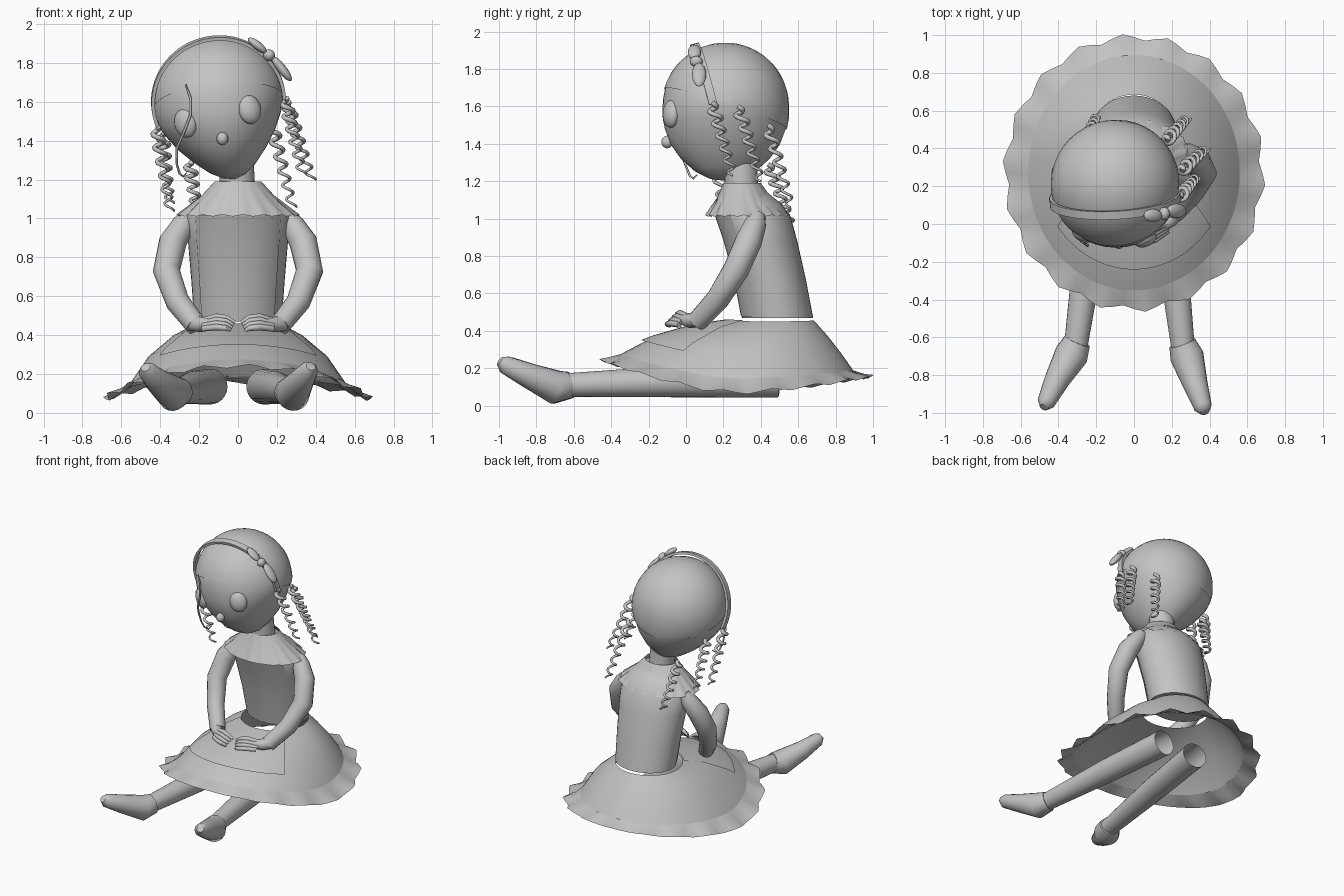
import bpy, bmesh, math
from mathutils import Vector, Matrix

if "Cube" in bpy.data.objects:
    bpy.data.objects.remove(bpy.data.objects["Cube"])

GREY = bpy.data.materials.new("plain grey")
GREY.diffuse_color = (0.55, 0.55, 0.55, 1)
GREY.use_nodes = True
GREY.node_tree.nodes["Principled BSDF"].inputs["Base Color"].default_value = GREY.diffuse_color


def finish(name, bm, angle=40):
    bmesh.ops.recalc_face_normals(bm, faces=bm.faces)
    me = bpy.data.meshes.new(name)
    bm.to_mesh(me)
    bm.free()
    ob = bpy.data.objects.new(name, me)
    bpy.context.collection.objects.link(ob)
    me.materials.append(GREY)
    bpy.ops.object.select_all(action='DESELECT')
    ob.select_set(True)
    bpy.context.view_layer.objects.active = ob
    bpy.ops.object.shade_smooth_by_angle(angle=math.radians(angle))
    return ob


def skin(rings, closed=True, cap0=False, cap1=False):
    bm = bmesh.new()
    vs = [[bm.verts.new(p) for p in r] for r in rings]
    n = len(vs[0])
    for a, b in zip(vs, vs[1:]):
        for i in range(n if closed else n - 1):
            j = (i + 1) % n
            bm.faces.new((a[i], a[j], b[j], b[i]))
    if cap0:
        bm.faces.new(vs[0])
    if cap1:
        bm.faces.new(vs[-1])
    return bm


def tube(name, pts, radii, n=16, cap0=True, cap1=True):
    pts = [Vector(p) for p in pts]
    rings, nor = [], Vector((0.3, 0.2, 0.9))
    for i, p in enumerate(pts):
        t = (pts[min(i + 1, len(pts) - 1)] - pts[max(i - 1, 0)]).normalized()
        nor = (nor - t * nor.dot(t)).normalized()
        bi = t.cross(nor)
        rings.append([p + radii[i] * (nor * math.cos(k * math.tau / n) + bi * math.sin(k * math.tau / n))
                      for k in range(n)])
    return finish(name, skin(rings, True, cap0, cap1), 50)


def dress_ring(cy, rx, ry, zs, zf=None, zb=None, wave=0, n=72, span=None, off=0):
    # angle 0 is the front; height eases from side to front and to back
    zf = zs if zf is None else zf
    zb = zs if zb is None else zb
    out = []
    for k in range(n):
        a = k * math.tau / n if span is None else -span + 2 * span * k / (n - 1)
        c = math.cos(a)
        z = zs + ((zf if c > 0 else zb) - zs) * abs(c) ** 1.5
        w = wave * math.sin(18 * a)
        out.append(Vector(((rx + off + w) * math.sin(a), cy - (ry + off + w) * c, z + off + w * 0.6)))
    return out


def ellipsoid(name, size, matrix, seg=24):
    bm = bmesh.new()
    bmesh.ops.create_uvsphere(bm, u_segments=seg, v_segments=seg // 2, radius=1,
                              matrix=matrix @ Matrix.Diagonal((*size, 1)))
    return finish(name, bm, 60)


# Head and hair cap
HEAD = Matrix.Translation((-0.1, 0.21, 1.6)) @ Matrix.Rotation(math.radians(-12), 4, 'Y')
top = [(0.335 * math.sin(t), 0.335 * math.cos(t), 0.335 * math.cos(t))
       for t in [math.radians(89 - 89 * i / 12) for i in range(13)]]
low = [(-0.06, .33, .335), (-0.12, .302, .324), (-0.2, .255, .295), (-0.28, .19, .24),
       (-0.35, .12, .165), (-0.39, .06, .09), (-0.405, .005, .005)]


def head_shell(s):
    return skin([[HEAD @ (Vector((rx * math.cos(k * math.tau / 40), ry * math.sin(k * math.tau / 40), z)) * s)
                  for k in range(40)] for z, rx, ry in top + low], True, True, True)


finish("head", head_shell(1.0), 60)
cap = head_shell(1.018)
bmesh.ops.bisect_plane(cap, geom=cap.verts[:] + cap.edges[:] + cap.faces[:], plane_co=(-0.1, -0.13, 1.70),
                       plane_no=(-0.1, 0.33, 1), clear_inner=True)
finish("hair_cap", cap, 60)

# Eyes and nose
tilt = Matrix.Rotation(math.radians(-12), 4, 'Y')
for name, p, yaw in (("eye_right", (0.06, -0.08, 1.56), 25), ("eye_left", (-0.27, -0.053, 1.49), -30)):
    ellipsoid(name, (0.062, 0.04, 0.075), Matrix.Translation(p) @ tilt @ Matrix.Rotation(math.radians(yaw), 4, 'Z'))
ellipsoid("nose", (0.03, 0.032, 0.034), Matrix.Translation((-0.08, -0.1, 1.41)))

# Headband
e1 = Vector((0.978, 0, 0.208))
e2 = Vector((-0.2, -0.25, 0.95)).normalized()
e3 = e1.cross(e2).normalized()
rings = []
for i in range(41):
    t = math.radians(-100 + 200 * i / 40)
    d = e1 * math.sin(t) + e2 * math.cos(t)
    c = Vector((-0.1, 0.13, 1.6)) + d * 0.338
    rings.append([c + e3 * u * 0.022 + d * v * 0.009 for u, v in ((-1, -1), (1, -1), (1, 1), (-1, 1))])
finish("headband", skin(rings, True, True, True), 40)

# Bow on the band
for name, p, size in (("bow_knot", (0.16, 0.055, 1.84), (0.03, 0.035, 0.03)),
                      ("bow_loop_upper", (0.10, 0.045, 1.89), (0.06, 0.035, 0.022)),
                      ("bow_loop_lower", (0.225, 0.07, 1.77), (0.08, 0.038, 0.024))):
    roll = 38 if "lower" not in name else 52
    ellipsoid(name, size, Matrix.Translation(p) @ Matrix.Rotation(math.radians(roll), 4, 'Y'), 16)

# Ringlets
curls = [((0.24, 0.14, 1.62), (0.33, 0.25, 1.23)), ((0.25, 0.28, 1.60), (0.38, 0.40, 1.2)),
         ((0.17, 0.44, 1.50), (0.28, 0.56, 1.06)), ((-0.42, 0.13, 1.47), (-0.35, 0.20, 1.04)),
         ((-0.39, 0.30, 1.44), (-0.35, 0.38, 1.08)), ((-0.25, 0.44, 1.29), (-0.20, 0.57, 0.95))]
for i, (a, b) in enumerate(curls):
    a, b = Vector(a), Vector(b)
    N, pts, rad = 72, [], []
    for k in range(N + 1):
        f = k / N
        t = f * 6 * math.tau
        r = 0.03 * min(1, 6 * f + 0.3) * (1 - 0.3 * f)
        pts.append(a.lerp(b, f) + Vector((math.cos(t), math.sin(t), 0)) * r)
        rad.append(0.014 - 0.008 * f)
    tube("ringlet_%d" % (i + 1), pts, rad, 8)

# Loose strand on the face
tube("face_strand", [(-.27, -.10, 1.69), (-.245, -.112, 1.62), (-.245, -.115, 1.53), (-.28, -.09, 1.44),
                     (-.315, -.03, 1.36), (-.315, .0, 1.28), (-.30, .02, 1.23), (-.28, .04, 1.215),
                     (-.265, .06, 1.235)], [.004, .007, .007, .007, .007, .006, .006, .005, .003], 8)

# Neck, torso and bib
tube("neck", [(0, 0.30, 1.12), (-0.01, 0.29, 1.30)], [0.09, 0.09], 20)
torso = [(.31, .12, .10, 1.16), (.34, .22, .17, 1.08), (.36, .265, .20, 1.01), (.40, .257, .195, .88),
         (.45, .24, .19, .68), (.49, .225, .19, .47)]
finish("torso", skin([dress_ring(*r, n=40) for r in torso], True, True, True), 50)
finish("bib", skin([dress_ring(*r, n=16, span=math.radians(54), off=0.006) for r in torso[2:]], False), 50)

# Collar
finish("collar", skin([dress_ring(.30, .12, .10, 1.19), dress_ring(.31, .185, .14, 1.12),
                       dress_ring(.33, .31, .22, 1.015, wave=0.008)]), 50)

# Skirt, ruffle and apron
skirt = [(.45, .235, .235, .45, .455, .455), (.40, .33, .36, .40, .43, .37),
         (.33, .46, .50, .29, .37, .28), (.27, .57, .63, .13, .27, .18)]
finish("skirt", skin([dress_ring(*r) for r in skirt]), 50)
finish("ruffle", skin([dress_ring(.27, .56, .62, .145, .275, .19),
                       dress_ring(.27, .62, .68, .10, .255, .165, wave=0.008),
                       dress_ring(.27, .68, .72, .07, .24, .155, wave=0.017)]), 35)
apron = skirt[:3] + [(.31, .495, .545, .24, .345, .25)]
finish("apron", skin([dress_ring(*r, n=24, span=math.radians(54), off=0.006) for r in apron], False), 50)

# Arms, hands and fingers
for side, s in (("right", 1), ("left", -1)):
    tube("arm_" + side, [(s * .25, .385, 1.02), (s * .28, .37, .97), (s * .335, .335, .88), (s * .368, .27, .73),
                         (s * .31, .17, .57), (s * .215, .06, .45)], [.04, .06, .072, .07, .062, .055], 16)
    tube("palm_" + side, [(s * .24, .07, .46), (s * .19, .02, .455), (s * .14, -.02, .46)], [.04, .04, .026], 12)
    for i in range(4):
        tube("finger_%s_%d" % (side, i + 1),
             [(s * .18, .01 - .015 * i, .475 - .014 * i), (s * .11, -.03 - .018 * i, .495 - .018 * i),
              (s * .06, -.045 - .018 * i, .49 - .018 * i), (s * (.015 + .008 * i), -.04 - .015 * i, .465 - .013 * i)],
             [.016, .017, .015, .009], 8)

# Legs and shoes
tube("leg_right", [(.135, .49, .135), (.19, -.05, .13), (.26, -.66, .11)], [.092, .085, .062], 24, False)
tube("leg_left", [(-.145, .49, .135), (-.225, -.05, .13), (-.31, -.66, .11)], [.092, .085, .062], 24, False)
for name, pts in (("shoe_left", [(-.30, -.62, .11), (-.33, -.69, .098), (-.41, -.83, .16), (-.465, -.945, .215),
                                 (-.475, -.97, .235)]),
                  ("shoe_right", [(.255, -.63, .11), (.28, -.70, .098), (.325, -.85, .165), (.365, -.97, .22),
                                  (.375, -.995, .24)])):
    tube(name, pts, [.072, .09, .066, .048, .025], 20)
